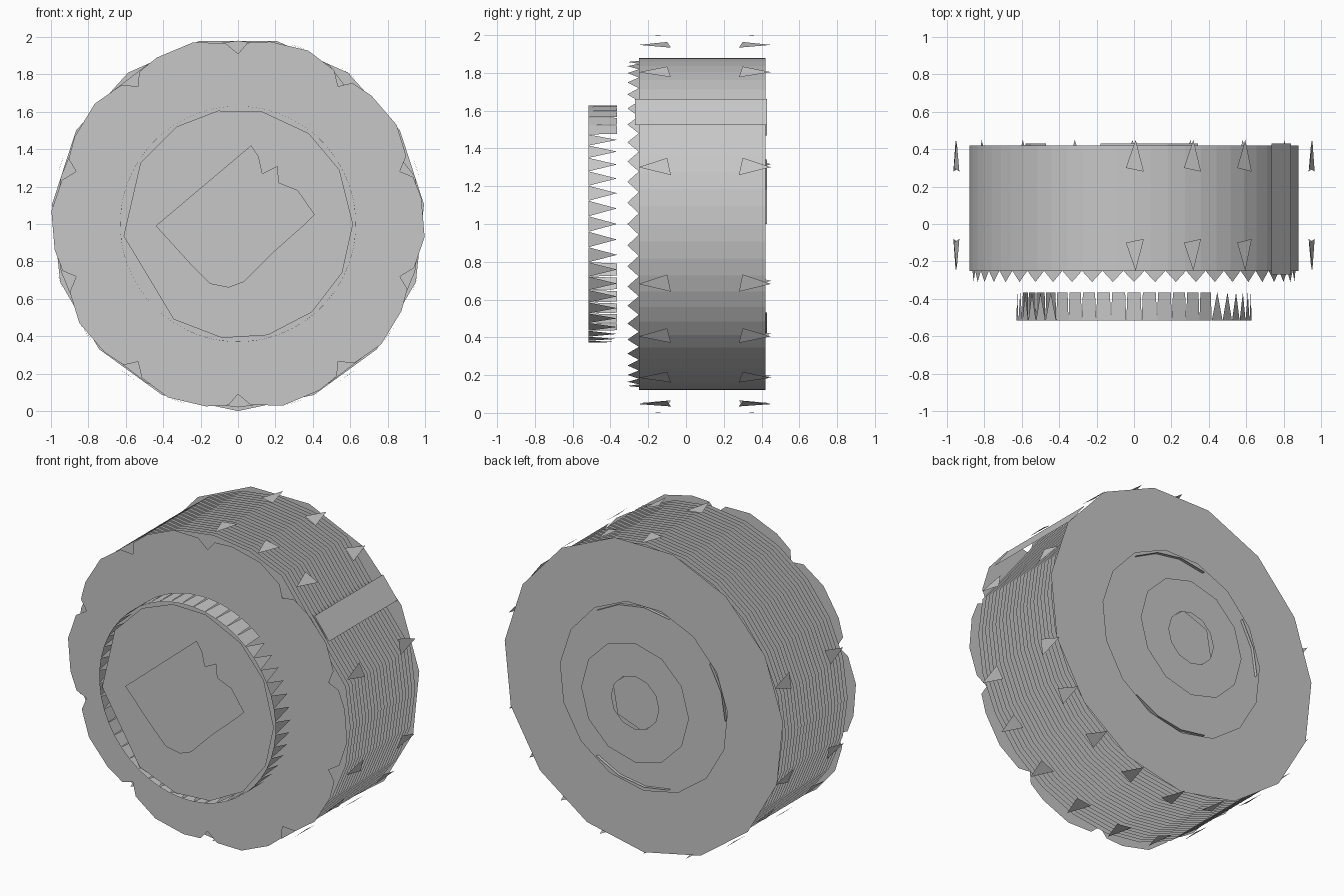
import bpy, math, random

rng = random.Random(4)
cube = bpy.data.objects.get("Cube")
if cube:
    bpy.data.objects.remove(cube, do_unlink=True)

grey = bpy.data.materials.new("plain grey")
grey.use_nodes = True
colour = (0.57, 0.57, 0.57, 1)
grey.diffuse_color = colour
grey.node_tree.nodes["Principled BSDF"].inputs["Base Color"].default_value = colour


def point(r, degrees, y):
    """Point on a circle round the wheel axis."""
    a = math.radians(degrees)
    return (r * math.cos(a), y, 1 + r * math.sin(a))


def build(name, polygons):
    """One flat-shaded object from a list of polygons."""
    verts, faces = [], []
    for poly in polygons:
        faces.append(list(range(len(verts), len(verts) + len(poly))))
        verts.extend(poly)
    mesh = bpy.data.meshes.new(name)
    mesh.from_pydata(verts, [], faces)
    mesh.materials.append(grey)
    obj = bpy.data.objects.new(name, mesh)
    bpy.context.collection.objects.link(obj)


def disc(r, y, sides, turn=0):
    return [point(r, turn + 360 * i / sides, y) for i in range(sides)]


def bridge(a, b):
    """Band of quads between two matching loops."""
    n = len(a)
    return [[a[i], a[(i + 1) % n], b[(i + 1) % n], b[i]] for i in range(n)]


def spike(r, angle, half, base, tip):
    return [point(r, angle - half, base), point(r, angle + half, base), point(r, angle, tip)]


# Drum core
build("drum_wall", bridge(disc(0.88, -0.25, 60), disc(0.88, 0.42, 60)))

# Thin plates stacked along the drum, cut back on either side of the tread panel
plates = []
for i in range(22):
    y = -0.25 + 0.66 * i / 21
    plates.append([point(0.91 if a in (30, 45) else 0.98, a, y)
                   for a in range(0, 360, 15)][::-1])
build("stacked_plates", plates)

# Front plate with narrow dents in its edge, and spikes bridging to the drum
outline = []
for a in range(18, 378, 36):
    outline += [point(0.99, a - 10, -0.31), point(0.97, a - 3, -0.31),
                point(0.91, a, -0.31), point(0.97, a + 4, -0.31), point(1.0, a + 14, -0.31)]
build("front_plate", [outline])
build("front_spikes", [spike(0.865, 7.5 * i, 3.75, -0.25, -0.31) for i in range(48)])

# Back plate with an open centre, part of its recess wall, and the raised flat hub
build("back_plate", bridge(disc(1.0, 0.43, 15, 6), disc(0.6, 0.43, 15, 6)))
recess = bridge(disc(0.58, 0.41, 20), disc(0.58, 0.43, 20))
build("back_recess", recess[3:6] + recess[8:10] + recess[14:17])
build("back_hub", bridge(disc(0.385, 0.52, 12), disc(0.17, 0.52, 12)))
build("back_hub_centre", [disc(0.19, 0.49, 6, 20)])

# Front cap with one straight cut, its broken rim, and the diamond plate
build("front_cap", [[point(0.615, a, -0.513) for a in
                     (0, 28, 52, 78, 100, 122, 148, 186, 236, 262, 285, 310, 335)]])
rim = []
for i in range(48):
    angle, half = 7.5 * i, 3.75
    if 50 < angle < 130 or 200 < angle < 245:
        rim.append([point(0.63, angle - half, -0.517), point(0.63, angle + half, -0.517),
                    point(0.63, angle + half * 0.85, -0.365),
                    point(0.63, angle - half * 0.85, -0.365)])
    else:
        rim.append(spike(0.63, angle, half, -0.517, -0.365))
build("cap_rim", rim)
diamond = [(-0.44, 0.99), (-0.24, 0.77), (-0.15, 0.68), (-0.05, 0.66), (0.03, 0.69),
           (0.18, 0.84), (0.36, 1.0), (0.41, 1.05), (0.32, 1.18), (0.22, 1.22),
           (0.21, 1.31), (0.13, 1.27), (0.11, 1.36), (0.07, 1.42)]
build("diamond_plate", [[(x, -0.523, z) for x, z in diamond]])

# Loose tread chips lying flat round both edges of the stack
chips = []
for angle in range(-162, 180, 18):
    if angle in (0, 36, 108, 126, 144):
        continue
    for side in (-1, 1):
        chips.append([point(1.0, angle - 3, 0.1 + side * 0.18),
                      point(1.0, angle + 2.5, 0.1 + side * 0.2),
                      point(1.0, angle - 0.5, 0.1 + side * 0.35)])
build("tread_chips", chips)

# Single wide tread panel
build("tread_panel", [[point(0.99, 32, -0.27), point(0.99, 42, -0.27),
                       point(0.99, 42, 0.43), point(0.99, 32, 0.43)]])
